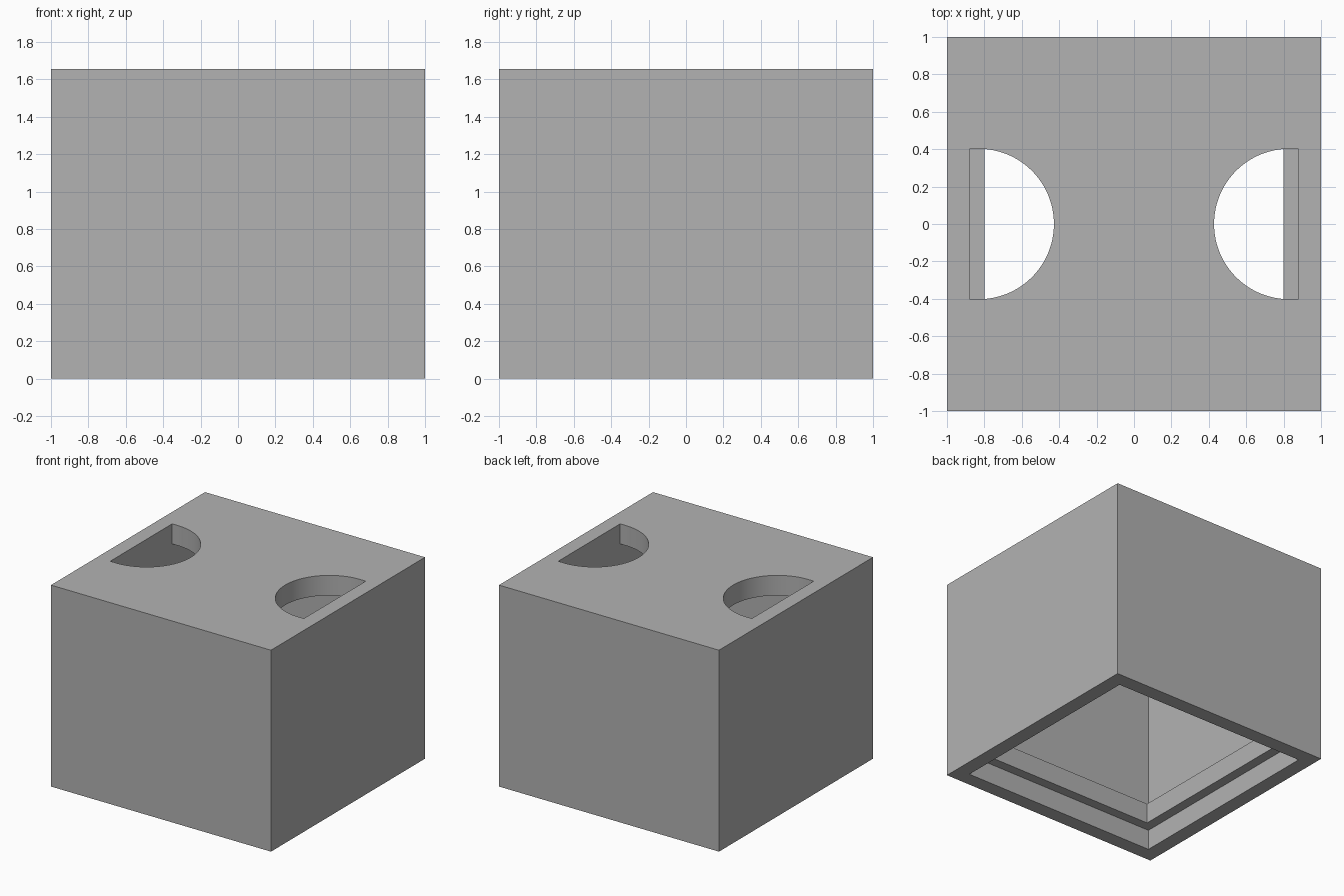
import bpy, bmesh, math

default = bpy.data.objects.get("Cube")
if default:
    bpy.data.objects.remove(default, do_unlink=True)

HEIGHT = 1.655
STEP = 0.165      # roof thickness, lip height and rib height
INNER = 0.88      # half width of the cavity
RIB = 0.80        # half width inside the rib

grey = bpy.data.materials.new("plain grey")
grey.use_nodes = True
grey.diffuse_color = (0.448, 0.448, 0.448, 1)
grey.node_tree.nodes["Principled BSDF"].inputs["Base Color"].default_value = grey.diffuse_color


def prism(name, outline, z0, z1):
    """Upright solid from a flat outline."""
    bm = bmesh.new()
    face = bm.faces.new([bm.verts.new((x, y, z0)) for x, y in outline])
    top = bmesh.ops.extrude_face_region(bm, geom=[face])["geom"]
    moved = [v for v in top if isinstance(v, bmesh.types.BMVert)]
    bmesh.ops.translate(bm, verts=moved, vec=(0, 0, z1 - z0))
    bmesh.ops.recalc_face_normals(bm, faces=bm.faces)
    mesh = bpy.data.meshes.new(name)
    bm.to_mesh(mesh)
    bm.free()
    mesh.materials.append(grey)
    obj = bpy.data.objects.new(name, mesh)
    bpy.context.collection.objects.link(obj)
    return obj


def square(h):
    return [(-h, -h), (h, -h), (h, h), (-h, h)]


def finger_hole(side):
    """Round-ended slot cut off flat at the cavity wall."""
    cx, r, n = 0.83, 0.402, 64
    arc = [(cx - r * math.sin(math.pi * i / n), r * math.cos(math.pi * i / n))
           for i in range(n + 1)]
    return [(side * x, y) for x, y in [(INNER, r)] + arc + [(INNER, -r)]]


# Solid block
body = prism("box_body", square(1), 0, HEIGHT)

# Open bottom, ribbed throat, main chamber and the two roof holes
cutters = [
    prism("bottom_recess", square(INNER), -0.1, STEP),
    prism("rib_opening", square(RIB), 0.05, 1),
    prism("main_chamber", square(INNER), 2 * STEP, HEIGHT - STEP),
    prism("left_hole", finger_hole(1), 1.3, 1.8),
    prism("right_hole", finger_hole(-1), 1.3, 1.8),
]
bpy.ops.object.select_all(action="DESELECT")
bpy.context.view_layer.objects.active = body
body.select_set(True)
for cutter in cutters:
    cutter.hide_render = True
    mod = body.modifiers.new(cutter.name, "BOOLEAN")
    mod.operation = "DIFFERENCE"
    mod.solver = "EXACT"
    mod.object = cutter
    bpy.ops.object.modifier_apply(modifier=mod.name)
    bpy.data.objects.remove(cutter, do_unlink=True)

# Smooth hole curves, crisp corners
bpy.ops.object.shade_smooth_by_angle(angle=math.radians(30))
